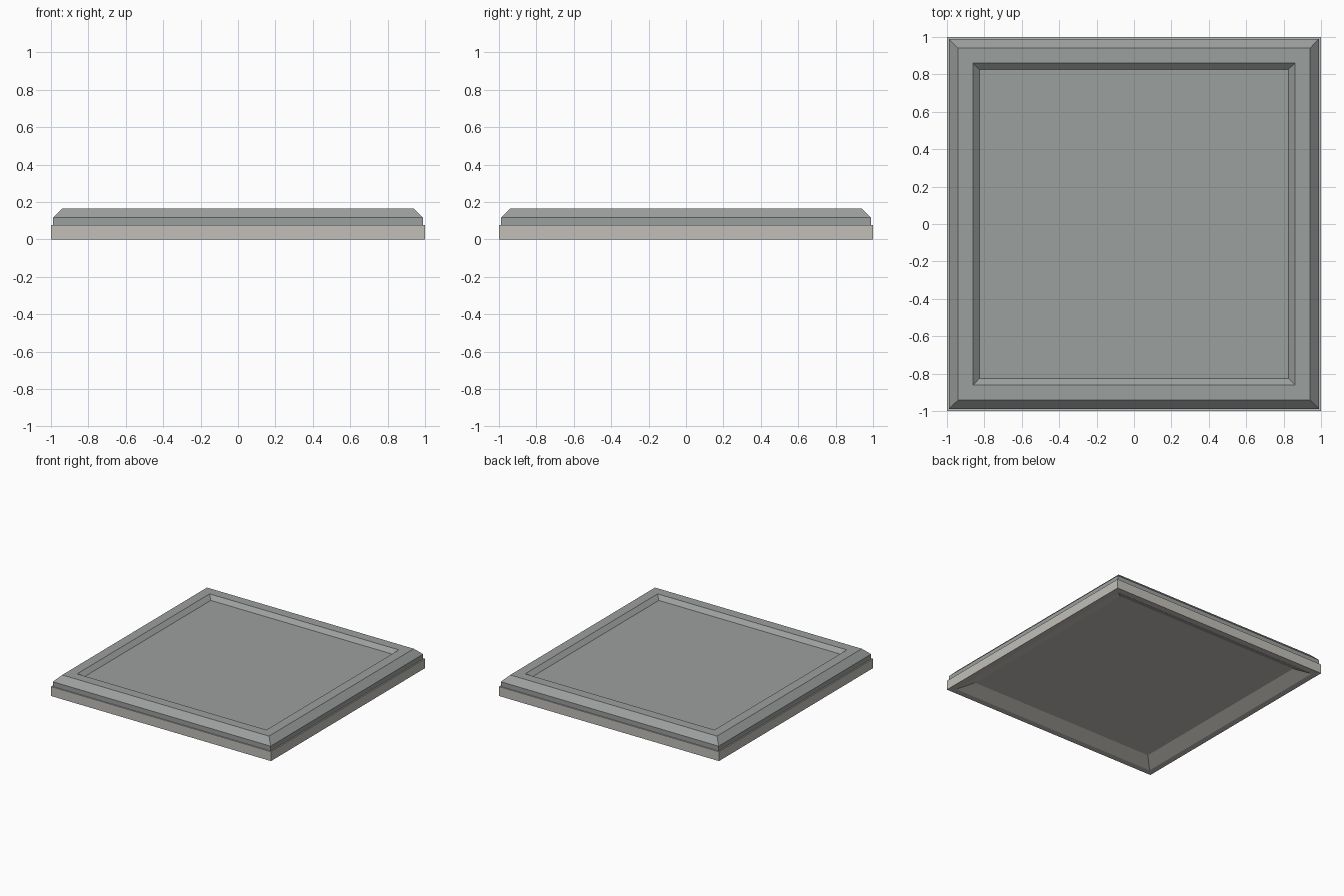
import bpy
import bmesh

if "Cube" in bpy.data.objects:
    bpy.data.objects.remove(bpy.data.objects["Cube"])


def material(name, rgb):
    m = bpy.data.materials.new(name)
    m.diffuse_color = (*rgb, 1)
    m.use_nodes = True
    m.node_tree.nodes["Principled BSDF"].inputs["Base Color"].default_value = m.diffuse_color
    return m


def square_loft(name, profile, mat, flip=False):
    """Sweep a (half width, height) profile round a square and cap the last ring."""
    bm = bmesh.new()
    corners = [(-1, -1), (1, -1), (1, 1), (-1, 1)]
    rings = [[bm.verts.new((cx * r, cy * r, z)) for cx, cy in corners]
             for r, z in profile]
    for a, b in zip(rings, rings[1:]):
        for i in range(4):
            j = (i + 1) % 4
            bm.faces.new((a[i], a[j], b[j], b[i]))
    bm.faces.new(rings[-1])
    if flip:
        bmesh.ops.reverse_faces(bm, faces=bm.faces[:])
    mesh = bpy.data.meshes.new(name)
    bm.to_mesh(mesh)
    bm.free()
    mesh.materials.append(mat)
    obj = bpy.data.objects.new(name, mesh)
    bpy.context.collection.objects.link(obj)
    return obj


stone = material("warm_stone", (0.54, 0.52, 0.48))
slate = material("grey_slate", (0.33, 0.35, 0.34))

# Base band with a shallow, sloped hollow underneath
square_loft("base_band",
            [(0.99, 0.077), (1.0, 0.077), (1.0, 0.0), (0.95, 0.0), (0.85, 0.05)],
            stone, flip=True)

# Chamfered upper frame with a sunken panel
square_loft("top_frame",
            [(0.99, 0.077), (0.99, 0.116), (0.94, 0.166), (0.86, 0.166),
             (0.825, 0.135)],
            slate)
